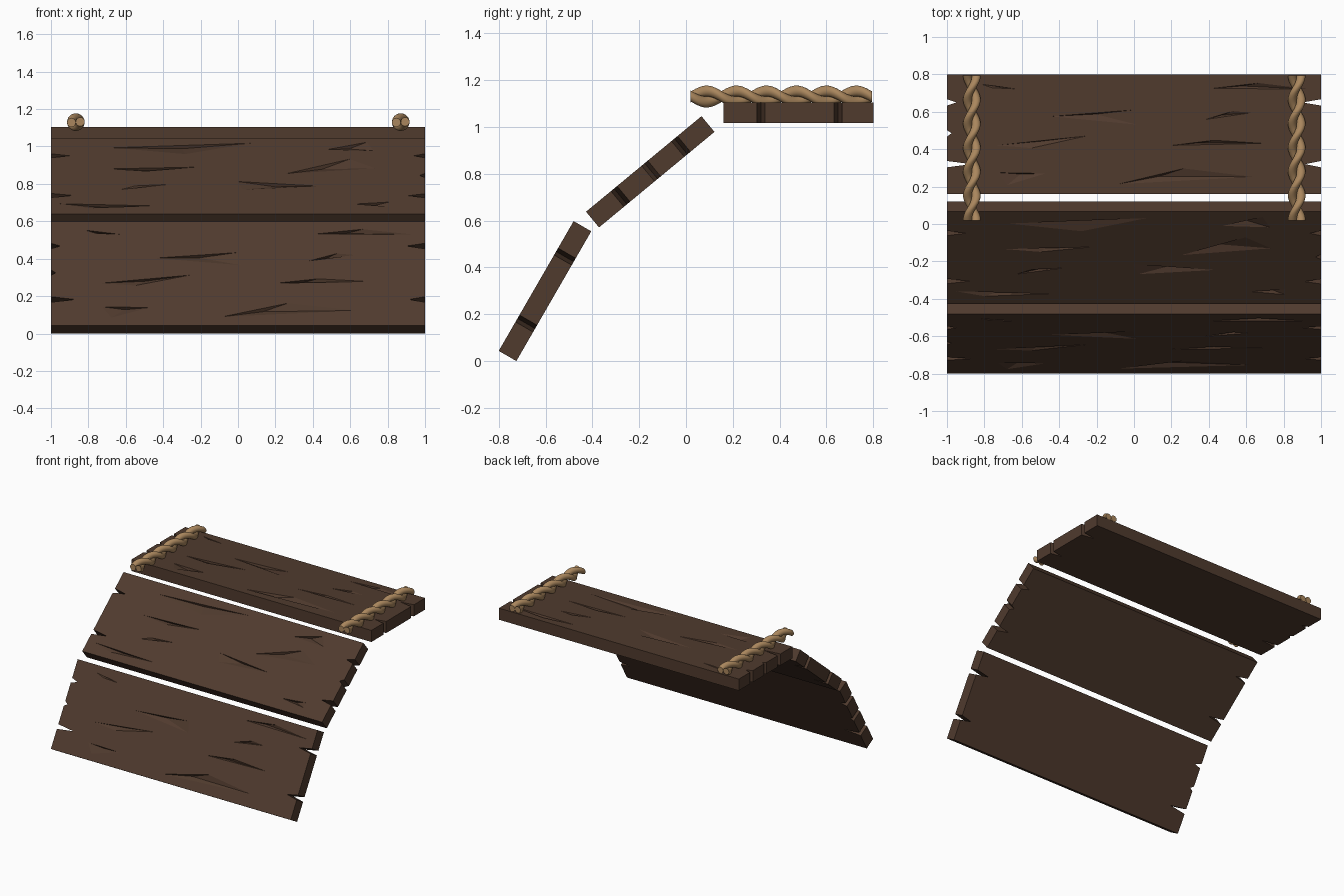
import bpy, bmesh, math
from mathutils import Vector

if "Cube" in bpy.data.objects:
    bpy.data.objects.remove(bpy.data.objects["Cube"])

L, T = 0.64, 0.087   # plank length and thickness


def material(name, col):
    m = bpy.data.materials.new(name)
    m.diffuse_color = (*col, 1)
    m.use_nodes = True
    m.node_tree.nodes["Principled BSDF"].inputs["Base Color"].default_value = m.diffuse_color
    return m


wood = material("dark_wood", (0.08, 0.043, 0.027))
hemp = material("hemp", (0.40, 0.24, 0.11))


def make_object(name, bm, mat=None):
    bmesh.ops.recalc_face_normals(bm, faces=bm.faces)
    me = bpy.data.meshes.new(name)
    bm.to_mesh(me)
    bm.free()
    ob = bpy.data.objects.new(name, me)
    bpy.context.collection.objects.link(ob)
    if mat:
        me.materials.append(mat)
    return ob


def plank(name, loc, angle, left, right, cracks):
    # board outline with V-shaped splits in both ends
    pts = [(-1, 0), (1, 0)]
    for t, d in right:
        pts += [(1, t - 0.017), (1 - d, t), (1, t + 0.017)]
    pts += [(1, L), (-1, L)]
    for t, d in reversed(left):
        pts += [(-1, t + 0.017), (-1 + d, t), (-1, t - 0.017)]
    bm = bmesh.new()
    f = bm.faces.new([bm.verts.new((x, y, 0)) for x, y in pts])
    ext = bmesh.ops.extrude_face_region(bm, geom=[f])
    bmesh.ops.translate(bm, vec=(0, 0, -T),
                        verts=[v for v in ext["geom"] if isinstance(v, bmesh.types.BMVert)])
    ob = make_object(name, bm, wood)

    # surface cracks: shallow triangular chips, deepest along the first edge
    bm = bmesh.new()
    for tri in cracks:
        p = [Vector((x, t, 0.0005)) for x, t in tri]
        low = (p[0] + p[1]) * 0.46 + p[2] * 0.08
        low.z = -0.018
        vs = [bm.verts.new(q) for q in p]
        vs += [bm.verts.new(q + Vector((0, 0, 0.03))) for q in p]
        a, b, c, d, e, g = vs
        m = bm.verts.new(low)
        for face in ((d, e, g), (a, b, e, d), (b, c, g, e), (c, a, d, g),
                     (a, b, m), (b, c, m), (c, a, m)):
            bm.faces.new(face)
    cutter = make_object(name + "_cutter", bm)
    cutter.hide_render = True
    mod = ob.modifiers.new("cracks", "BOOLEAN")
    mod.operation, mod.solver, mod.object = "DIFFERENCE", "EXACT", cutter
    bpy.context.view_layer.objects.active = ob
    bpy.ops.object.modifier_apply(modifier=mod.name)
    bpy.data.objects.remove(cutter)
    ob.location = loc
    ob.rotation_euler.x = math.radians(angle)
    return ob


# crack patterns as (x, distance along board)
cracks_a = [
    ((-.82, .588), (-.63, .562), (-.76, .568)),
    ((-.45, .415), (0, .45), (.02, .37)),
    ((-.74, .26), (-.25, .311), (-.55, .245)),
    ((-.73, .115), (-.47, .11), (-.68, .046)),
    ((.20, .26), (.43, .288), (.70, .271)),
    ((.42, .565), (.67, .594), (.95, .56)),
    ((.38, .398), (.53, .444), (.63, .435)),
    ((-.09, .052), (.27, .138), (.65, .092)),
]
cracks_b = [
    ((-.68, .557), (.08, .596), (-.28, .502)),
    ((-.70, .380), (-.22, .395), (-.50, .36)),
    ((-.63, .206), (-.37, .250), (-.55, .238)),
    ((-.96, .088), (-.45, .07), (-.80, .052)),
    ((-.01, .275), (.44, .235), (.02, .205)),
    ((.25, .337), (.60, .463), (.74, .385)),
    ((.47, .540), (.69, .604), (.73, .530)),
    ((.62, .085), (.81, .102), (.81, .063)),
]
left_a, right_a = [(.16, .13), (.325, .025), (.49, .05)], [(.16, .085), (.49, .10)]
left_b, right_b = [(.157, .12), (.49, .10)], [(.155, .09), (.325, .03), (.49, .06)]

plank("lower_plank", (0, -0.80, 0.0435), 60, left_a, right_a, cracks_a)
plank("middle_plank", (0, -0.427, 0.638), 39.6, left_b, right_b, cracks_b)
plank("upper_plank", (0, 0.16, 1.105), 0, left_a, right_a, cracks_a)


# two-strand twisted ropes
def rope(name, x0):
    n, s, y0, y1, z0, r, pitch = 72, 16, 0.02, 0.795, 1.13, 0.0235, 0.256
    bm = bmesh.new()
    for k in (0, 1):
        rings = []
        for i in range(n + 1):
            y = y0 + (y1 - y0) * i / n
            a = math.pi / 2 - 2 * math.pi * (y - 0.088) / pitch + k * math.pi
            cx, cz = x0 + r * math.cos(a), z0 + r * math.sin(a)
            rings.append([bm.verts.new((cx + r * math.cos(a + j * math.tau / s), y,
                                        cz + r * math.sin(a + j * math.tau / s)))
                          for j in range(s)])
        for p, q in zip(rings, rings[1:]):
            for j in range(s):
                bm.faces.new((p[j], p[(j + 1) % s], q[(j + 1) % s], q[j]))
        bm.faces.new(rings[0])
        bm.faces.new(rings[-1])
    ob = make_object(name, bm, hemp)
    bpy.ops.object.select_all(action="DESELECT")
    ob.select_set(True)
    bpy.context.view_layer.objects.active = ob
    bpy.ops.object.shade_smooth_by_angle(angle=math.radians(40))


rope("left_rope", -0.867)
rope("right_rope", 0.87)
